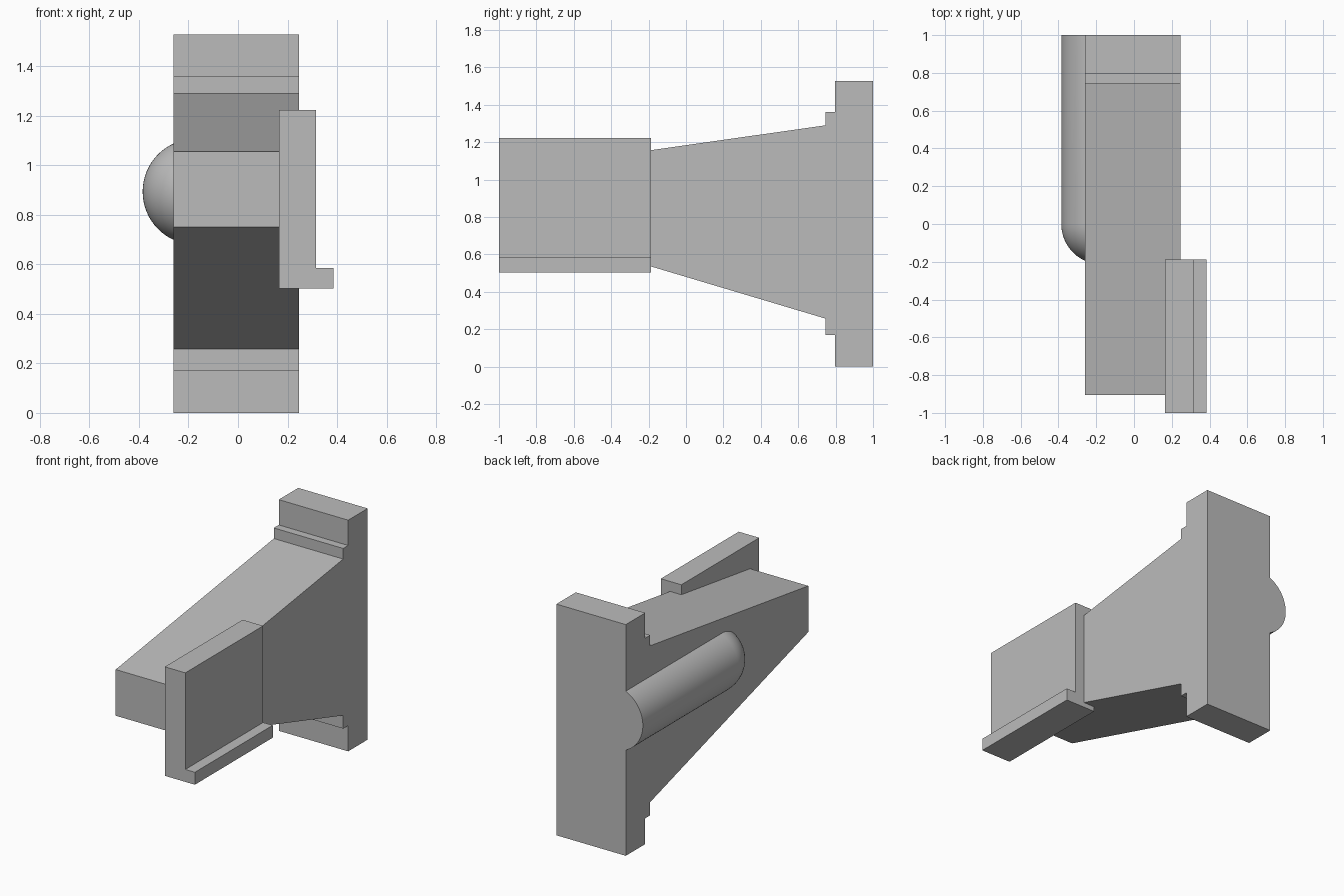
import bpy, bmesh, math
from mathutils import Vector, Matrix

cube = bpy.data.objects.get("Cube")
if cube:
    bpy.data.objects.remove(cube, do_unlink=True)

grey = bpy.data.materials.new("plain grey")
grey.use_nodes = True
colour = (0.5, 0.5, 0.5, 1)
grey.diffuse_color = colour
grey.node_tree.nodes["Principled BSDF"].inputs["Base Color"].default_value = colour


def finish(name, bm):
    bmesh.ops.recalc_face_normals(bm, faces=bm.faces)
    mesh = bpy.data.meshes.new(name)
    bm.to_mesh(mesh)
    bm.free()
    mesh.materials.append(grey)
    obj = bpy.data.objects.new(name, mesh)
    bpy.context.collection.objects.link(obj)
    return obj


def extrude_profile(name, points, offset):
    bm = bmesh.new()
    face = bm.faces.new([bm.verts.new(p) for p in points])
    result = bmesh.ops.extrude_face_region(bm, geom=[face])
    moved = [g for g in result["geom"] if isinstance(g, bmesh.types.BMVert)]
    bmesh.ops.translate(bm, verts=moved, vec=offset)
    return finish(name, bm)


# Tapered body with stepped back plate, drawn from the side
left, right = 0.247, -0.26
side = [(-0.905, 0.75), (0.745, 0.257), (0.745, 0.17), (0.797, 0.17),
        (0.797, 0), (1, 0), (1, 1.527), (0.797, 1.527),
        (0.797, 1.36), (0.745, 1.36), (0.745, 1.29), (-0.905, 1.055)]
extrude_profile("tapered_body", [(right, y, z) for y, z in side],
                Vector((left - right, 0, 0)))

# L-shaped rail on the left of the nose
rail = [(0.165, 0.503), (0.385, 0.503), (0.385, 0.585),
        (0.315, 0.585), (0.315, 1.223), (0.165, 1.223)]
extrude_profile("side_rail", [(x, -1, z) for x, z in rail], Vector((0, 0.813, 0)))

# Round-ended rod half sunk into the right face
radius = 0.214
bm = bmesh.new()
outline = [(0, 1), (radius, 1)]
outline += [(radius * math.cos(a), -radius * math.sin(a))
            for a in (math.pi / 2 * i / 16 for i in range(17))]
verts = [bm.verts.new((r, y, 0)) for r, y in outline]
edges = [bm.edges.new(pair) for pair in zip(verts, verts[1:])]
bmesh.ops.spin(bm, geom=verts + edges, axis=(0, 1, 0), cent=(0, 0, 0),
               angle=2 * math.pi, steps=64, use_duplicate=False)
bmesh.ops.remove_doubles(bm, verts=bm.verts, dist=0.0005)
bmesh.ops.transform(bm, verts=bm.verts,
                    matrix=Matrix.Translation((radius - 0.385, 0, 0.893)))
bmesh.ops.bisect_plane(bm, geom=bm.verts[:] + bm.edges[:] + bm.faces[:],
                       plane_co=(right + 0.002, 0, 0), plane_no=(1, 0, 0),
                       clear_outer=True)
rod = finish("side_rod", bm)
bpy.ops.object.select_all(action="DESELECT")
rod.select_set(True)
bpy.context.view_layer.objects.active = rod
bpy.ops.object.shade_smooth_by_angle(angle=math.radians(35))
